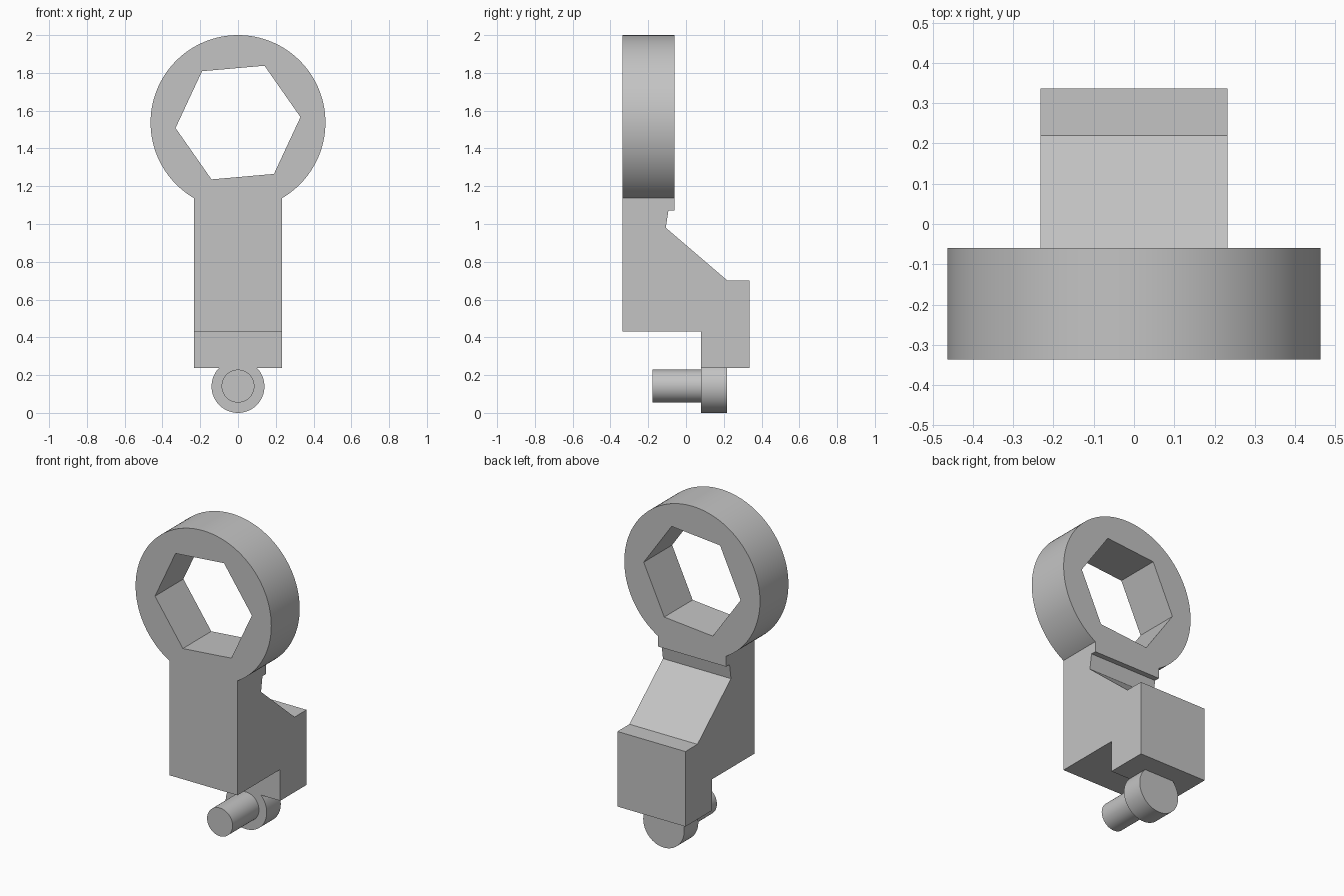
import bpy
import bmesh
from math import cos, sin, pi, radians

cube = bpy.data.objects.get("Cube")
if cube:
    bpy.data.objects.remove(cube, do_unlink=True)

steel = bpy.data.materials.new("plain_grey")
steel.use_nodes = True
grey = (0.55, 0.55, 0.55, 1)
steel.diffuse_color = grey
steel.node_tree.nodes["Principled BSDF"].inputs["Base Color"].default_value = grey

FRONT, RING_BACK, STEP = -0.337, -0.06, 0.08
RING_Z, PIN_Z = 1.537, 0.14


def prism(name, start, end):
    """Solid between two matching loops of points."""
    bm = bmesh.new()
    a = [bm.verts.new(p) for p in start]
    b = [bm.verts.new(p) for p in end]
    bm.faces.new(a)
    bm.faces.new(b)
    for i in range(len(a)):
        j = (i + 1) % len(a)
        bm.faces.new((a[i], a[j], b[j], b[i]))
    bmesh.ops.recalc_face_normals(bm, faces=bm.faces)
    mesh = bpy.data.meshes.new(name)
    bm.to_mesh(mesh)
    bm.free()
    mesh.materials.append(steel)
    obj = bpy.data.objects.new(name, mesh)
    bpy.context.collection.objects.link(obj)
    return obj


def disc(name, radius, z, y0, y1, sides=96, turn=0):
    """Round or polygonal prism along y."""
    angles = [turn + 2 * pi * i / sides for i in range(sides)]
    loops = [[(radius * cos(t), y, z + radius * sin(t)) for t in angles]
             for y in (y0, y1)]
    return prism(name, *loops)


def combine(obj, other, operation):
    """Apply a boolean and discard the second solid."""
    mod = obj.modifiers.new(operation.lower(), "BOOLEAN")
    mod.operation, mod.solver, mod.object = operation, "EXACT", other
    bpy.context.view_layer.objects.active = obj
    bpy.ops.object.modifier_apply(modifier=mod.name)
    bpy.data.objects.remove(other, do_unlink=True)


def smooth(obj):
    bpy.ops.object.select_all(action="DESELECT")
    obj.select_set(True)
    bpy.context.view_layer.objects.active = obj
    bpy.ops.object.shade_smooth_by_angle(angle=radians(25))


# Stepped shank with a sloped back and a small notch below the ring
profile = [(FRONT, 0.43), (STEP, 0.43), (STEP, 0.237), (0.337, 0.237),
           (0.337, 0.70), (0.22, 0.70), (-0.107, 0.98), (-0.093, 1.072),
           (RING_BACK, 1.072), (RING_BACK, 1.19), (FRONT, 1.19)]
body = prism("shank_and_ring", *[[(x, y, z) for y, z in profile]
                                 for x in (-0.232, 0.232)])

# Ring head with a slightly turned hexagonal opening
combine(body, disc("ring", 0.463, RING_Z, FRONT, RING_BACK, 128), "UNION")
combine(body, disc("hex_cutter", 0.332, RING_Z, -0.6, 0.2, 6, radians(5)), "DIFFERENCE")

# Round boss below the foot
combine(body, disc("boss", 0.14, PIN_Z, STEP, 0.217), "UNION")
smooth(body)

# Pin pointing forward from the boss
smooth(disc("pin", 0.087, PIN_Z + 0.002, -0.177, STEP, 64))
